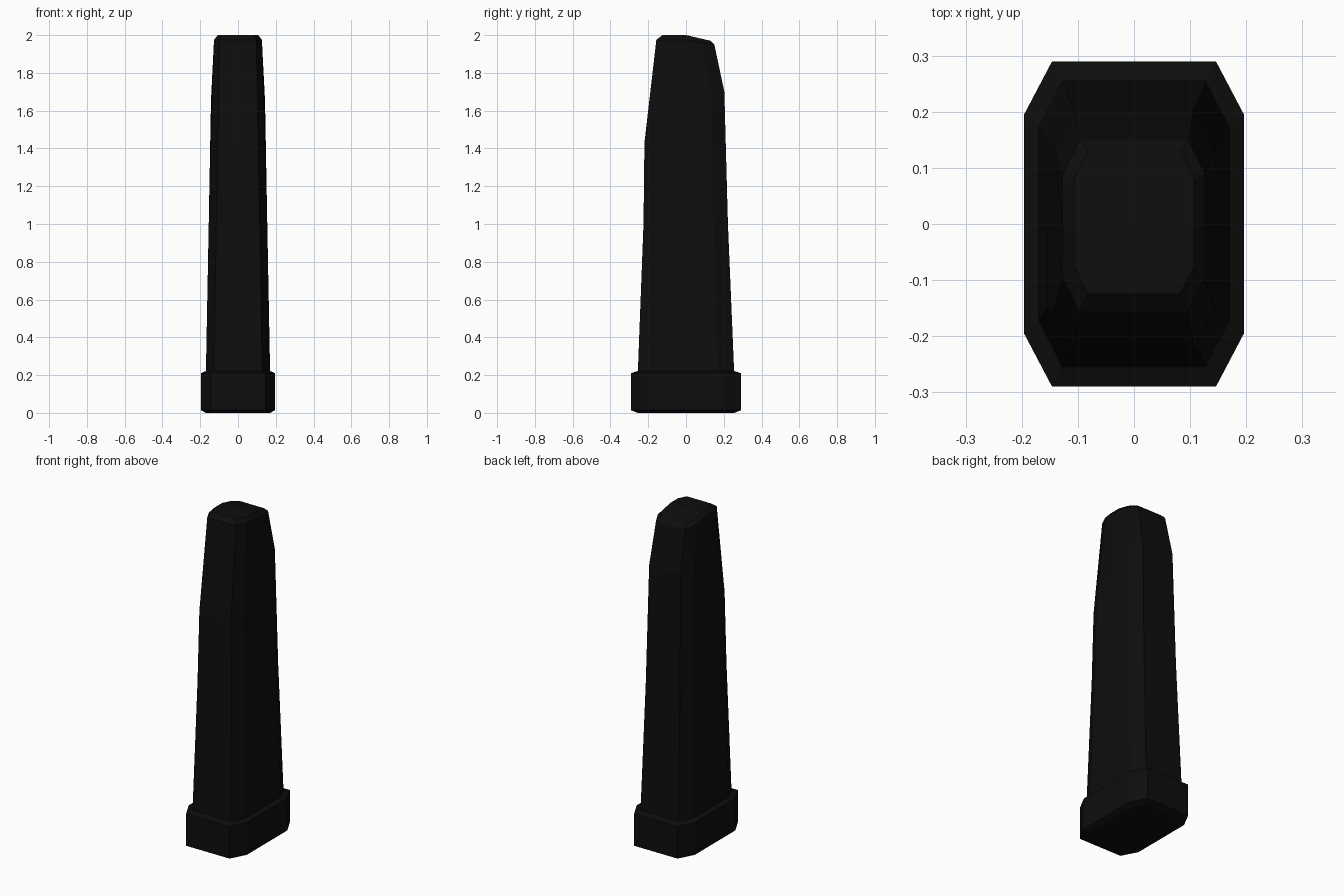
import bpy, bmesh

if "Cube" in bpy.data.objects:
    bpy.data.objects.remove(bpy.data.objects["Cube"])

black = bpy.data.materials.new("black")
black.diffuse_color = (0.004, 0.004, 0.004, 1)
black.use_nodes = True
black.node_tree.nodes["Principled BSDF"].inputs["Base Color"].default_value = black.diffuse_color


def loft(name, rings):
    """Loft chamfered rectangles: half width, chamfer x, front y, back y, chamfer y, front/mid/back z."""
    bm = bmesh.new()
    loops = []
    for hx, cx, yf, yb, cy, zf, zm, zb in rings:
        ys = (yb + yf) / 2 if yf == -yb else 0

        def z(y):
            if y < ys:
                return zm + (zf - zm) * (y - ys) / (yf - ys)
            return zm + (zb - zm) * (y - ys) / (yb - ys)

        right = [(hx - cx, yf), (hx, yf + cy), (hx, ys), (hx, yb - cy), (hx - cx, yb)]
        outline = right + [(-x, y) for x, y in reversed(right)]
        loops.append([bm.verts.new((x, y, z(y))) for x, y in outline])
    n = len(loops[0])
    for a, b in zip(loops, loops[1:]):
        for i in range(n):
            j = (i + 1) % n
            bm.faces.new((a[i], a[j], b[j], b[i]))
    # Caps, split across the ridge at the side midpoints
    for ring in (loops[0], loops[-1]):
        bm.faces.new([ring[i] for i in (0, 1, 2, 7, 8, 9)])
        bm.faces.new([ring[i] for i in (2, 3, 4, 5, 6, 7)])
    bmesh.ops.recalc_face_normals(bm, faces=bm.faces[:])
    mesh = bpy.data.meshes.new(name)
    bm.to_mesh(mesh)
    bm.free()
    mesh.materials.append(black)
    obj = bpy.data.objects.new(name, mesh)
    bpy.context.collection.objects.link(obj)
    return obj


# Wide foot with small bevels
loft("base_plinth", [
    (0.17, 0.042, -0.255, 0.255, 0.083, 0, 0, 0),
    (0.196, 0.05, -0.29, 0.29, 0.095, 0.014, 0.014, 0.014),
    (0.196, 0.05, -0.29, 0.29, 0.095, 0.21, 0.21, 0.21),
    (0.17, 0.042, -0.255, 0.255, 0.083, 0.222, 0.222, 0.222),
])

# Tapered shaft with staggered kinks and a sloping top
loft("tapered_shaft", [
    (0.17, 0.042, -0.255, 0.255, 0.083, 0.215, 0.215, 0.215),
    (0.155, 0.040, -0.225, 0.222, 0.075, 1.0, 1.0, 1.0),
    (0.143, 0.037, -0.22, 0.203, 0.07, 1.43, 1.57, 1.70),
    (0.127, 0.030, -0.157, 0.150, 0.06, 1.975, 1.975, 1.95),
    (0.107, 0.025, -0.125, 0.130, 0.05, 2.0, 2.0, 1.97),
])
